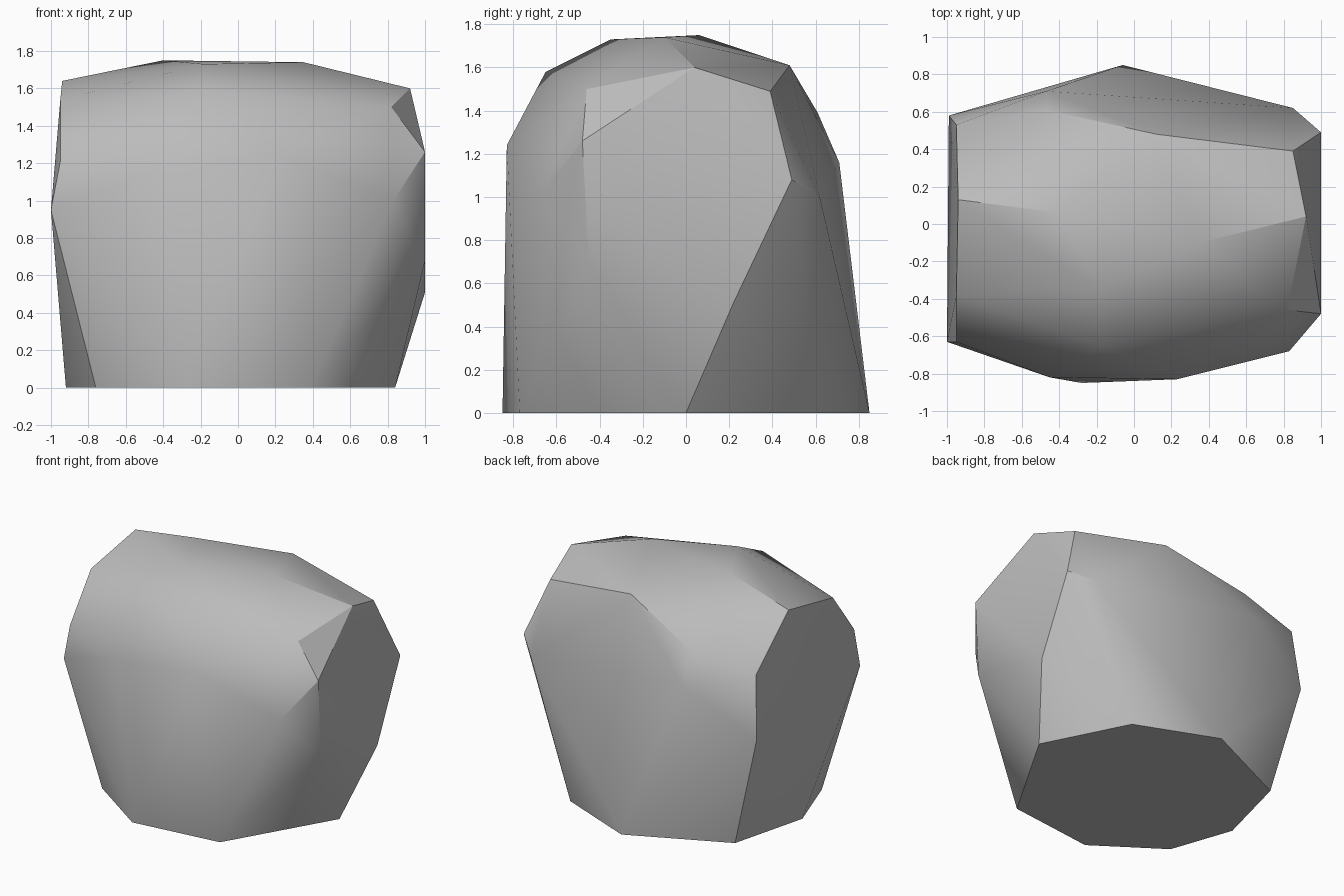
import bpy
import bmesh
import math

# Remove the default cube only
default_cube = bpy.data.objects.get("Cube")
if default_cube:
    bpy.data.objects.remove(default_cube, do_unlink=True)


def make_material(name, colour):
    material = bpy.data.materials.new(name)
    material.use_nodes = True
    material.diffuse_color = colour
    shader = material.node_tree.nodes["Principled BSDF"]
    shader.inputs["Base Color"].default_value = colour
    return material


def make_boulder(name, corner_groups, material):
    """Wrap the chiselled corners in a convex skin and merge flat facets."""
    bm = bmesh.new()
    for group in corner_groups:
        for corner in group:
            bm.verts.new(corner)
    hull = bmesh.ops.convex_hull(bm, input=bm.verts[:])
    unused = set(hull["geom_interior"]) | set(hull["geom_unused"])
    loose = [item for item in unused if isinstance(item, bmesh.types.BMVert)]
    bmesh.ops.delete(bm, geom=loose, context="VERTS")
    bmesh.ops.dissolve_limit(bm, angle_limit=math.radians(2),
                             verts=bm.verts[:], edges=bm.edges[:])
    bmesh.ops.recalc_face_normals(bm, faces=bm.faces[:])
    mesh = bpy.data.meshes.new(name)
    bm.to_mesh(mesh)
    bm.free()
    mesh.materials.append(material)
    boulder = bpy.data.objects.new(name, mesh)
    bpy.context.collection.objects.link(boulder)
    return boulder


# Flat octagonal foot resting on the ground
foot_outline = [(.39, -.77), (.84, 0), (.53, .61), (-.06, .85),
                (-.77, .52), (-.92, -.06), (-.76, -.52), (-.28, -.85)]
foot = [(x, y, 0) for x, y in foot_outline]

# Broad sheared facet on the left, with its clipped upper corner
left_facet = [(1, -.45, .68), (1, .22, .51), (1, .49, 1.08), (1, -.48, 1.26),
              (.92, .04, 1.6), (.85, .39, 1.49), (.82, -.46, 1.5)]

# Sheared facet on the right
right_facet = [(-1, -.63, .95), (-.95, -.63, 1.21), (-.95, -.38, 1.54),
               (-.94, .13, 1.64), (-.95, .53, 1.31), (-.99, .58, .85)]

# Shoulders of the front and the back
front_shoulder = [(.83, -.68, 1), (.23, -.83, 1.24),
                  (-.45, -.82, 1.16), (-.18, -.65, 1.58)]
back_shoulder = [(.85, .62, 1), (-.47, .71, 1.16),
                 (-.47, .61, 1.39), (.12, .48, 1.61)]

# Highest corners
crown = [(-.4, .06, 1.75), (.35, -.1, 1.74), (-.18, -.35, 1.73)]

stone = make_material("grey stone", (.5, .5, .5, 1))
boulder = make_boulder(
    "boulder",
    [foot, left_facet, right_facet, front_shoulder, back_shoulder, crown],
    stone)

# Soft shading across shallow facets, crisp edges where the stone is cut
bpy.ops.object.select_all(action="DESELECT")
boulder.select_set(True)
bpy.context.view_layer.objects.active = boulder
bpy.ops.object.shade_smooth_by_angle(angle=math.radians(30))
